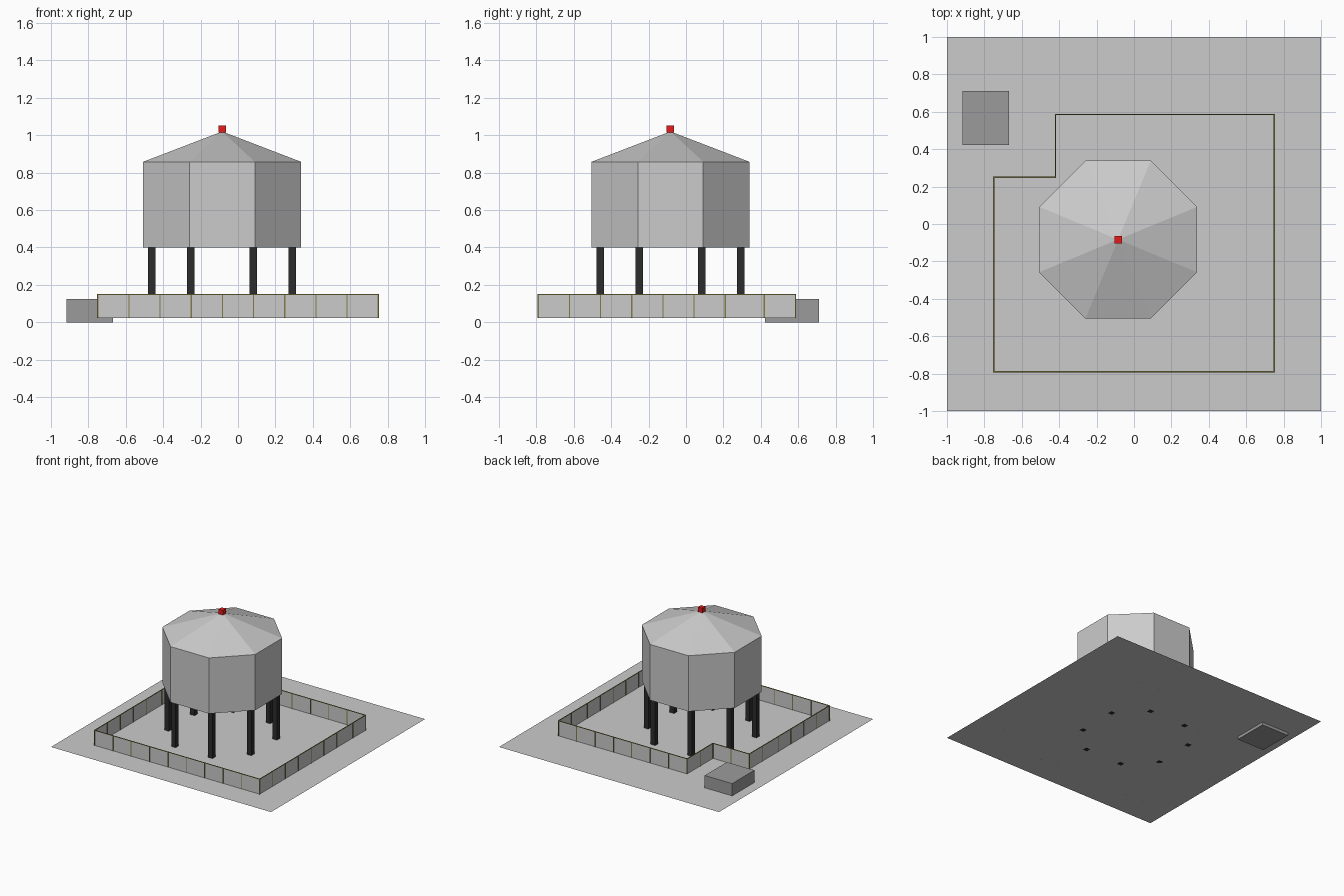
import bpy, bmesh, math
from mathutils import Vector

if "Cube" in bpy.data.objects:
    bpy.data.objects.remove(bpy.data.objects["Cube"])

CX, CY = -0.085, -0.083      # tower axis
G = 0.024                    # ground slab level
FENCE_TOP = 0.149


def material(name, rgb):
    m = bpy.data.materials.new(name)
    m.diffuse_color = (*rgb, 1)
    m.use_nodes = True
    m.node_tree.nodes["Principled BSDF"].inputs["Base Color"].default_value = m.diffuse_color
    return m


STEEL = material("dark_steel", (0.025, 0.025, 0.025))
SHED = material("dark_grey", (0.33, 0.33, 0.33))
TANK = material("tank_grey", (0.58, 0.58, 0.58))
RED = material("red_lamp", (0.8, 0.01, 0.01))
OLIVE = material("olive_post", (0.22, 0.2, 0.06))


def finish(name, bm, mat=None):
    me = bpy.data.meshes.new(name)
    bm.to_mesh(me)
    bm.free()
    ob = bpy.data.objects.new(name, me)
    bpy.context.collection.objects.link(ob)
    if mat:
        me.materials.append(mat)
    return ob


def add_box(bm, lo, hi):
    lo, hi = Vector(lo), Vector(hi)
    verts = bmesh.ops.create_cube(bm, size=1)["verts"]
    for v in verts:
        v.co = (lo + hi) / 2 + v.co * (hi - lo)


def box(name, lo, hi, mat=None):
    bm = bmesh.new()
    add_box(bm, lo, hi)
    return finish(name, bm, mat)


# Ground sheet
bm = bmesh.new()
bm.faces.new([bm.verts.new((x, y, G)) for x, y in ((-1, -1), (1, -1), (1, 1), (-1, 1))])
finish("base_sheet", bm)

# Octagonal tank body with pointed roof
bm = bmesh.new()
R = 0.422 / math.cos(math.pi / 8)
angles = [math.radians(22.5 + 45 * i) for i in range(8)]
low, high = ([bm.verts.new((CX + R * math.cos(a), CY + R * math.sin(a), z)) for a in angles]
             for z in (0.4, 0.858))
apex = bm.verts.new((CX, CY, 1.02))
bm.faces.new(low[::-1])
for i in range(8):
    j = (i + 1) % 8
    bm.faces.new((low[i], low[j], high[j], high[i]))
    bm.faces.new((high[i], high[j], apex))
finish("tank", bm, TANK)

# Lamp on the roof tip
box("warning_lamp", (CX - 0.02, CY - 0.02, 1.014), (CX + 0.02, CY + 0.02, 1.053), RED)

# Eight legs
n = 0
for a, b in ((0.375, 0.167), (0.167, 0.375)):
    for sx in (-1, 1):
        for sy in (-1, 1):
            x, y = CX + sx * a, CY + sy * b
            n += 1
            box(f"leg_{n}", (x - 0.02, y - 0.02, G), (x + 0.02, y + 0.02, 0.4), STEEL)

# Utility box in the corner
box("utility_box", (-0.917, 0.422, 0), (-0.667, 0.71, 0.125), SHED)

# Fence: sheet panels, posts and top rail round an outline with a notched corner
outline = [(-0.75, -0.79), (0.75, -0.79), (0.75, 0.585),
           (-0.42, 0.585), (-0.42, 0.25), (-0.75, 0.25)]
STEP, H = 1 / 6, 0.003
sheet, posts = bmesh.new(), bmesh.new()
for i, p in enumerate(outline):
    p, q = Vector(p), Vector(outline[(i + 1) % 6])
    sheet.faces.new([sheet.verts.new((c.x, c.y, z)) for c, z in
                     ((p, G), (q, G), (q, FENCE_TOP), (p, FENCE_TOP))])
    add_box(posts, (min(p.x, q.x) - H, min(p.y, q.y) - H, FENCE_TOP - 0.004),
            (max(p.x, q.x) + H, max(p.y, q.y) + H, FENCE_TOP + 0.001))
    # spacing runs from the front end, with an odd gap before the back end
    if p.y > q.y:
        p, q = q, p
    length = (q - p).length
    d = (q - p).normalized()
    count = int(length / STEP + 0.05)
    spots = [k * STEP for k in range(count)]
    if abs(length - count * STEP) > 0.02:
        spots[-1] = length - STEP
    for s in spots + [length]:
        c = p + d * s
        add_box(posts, (c.x - H, c.y - H, G), (c.x + H, c.y + H, FENCE_TOP))
finish("fence_panels", sheet)
finish("fence_posts", posts, OLIVE)
